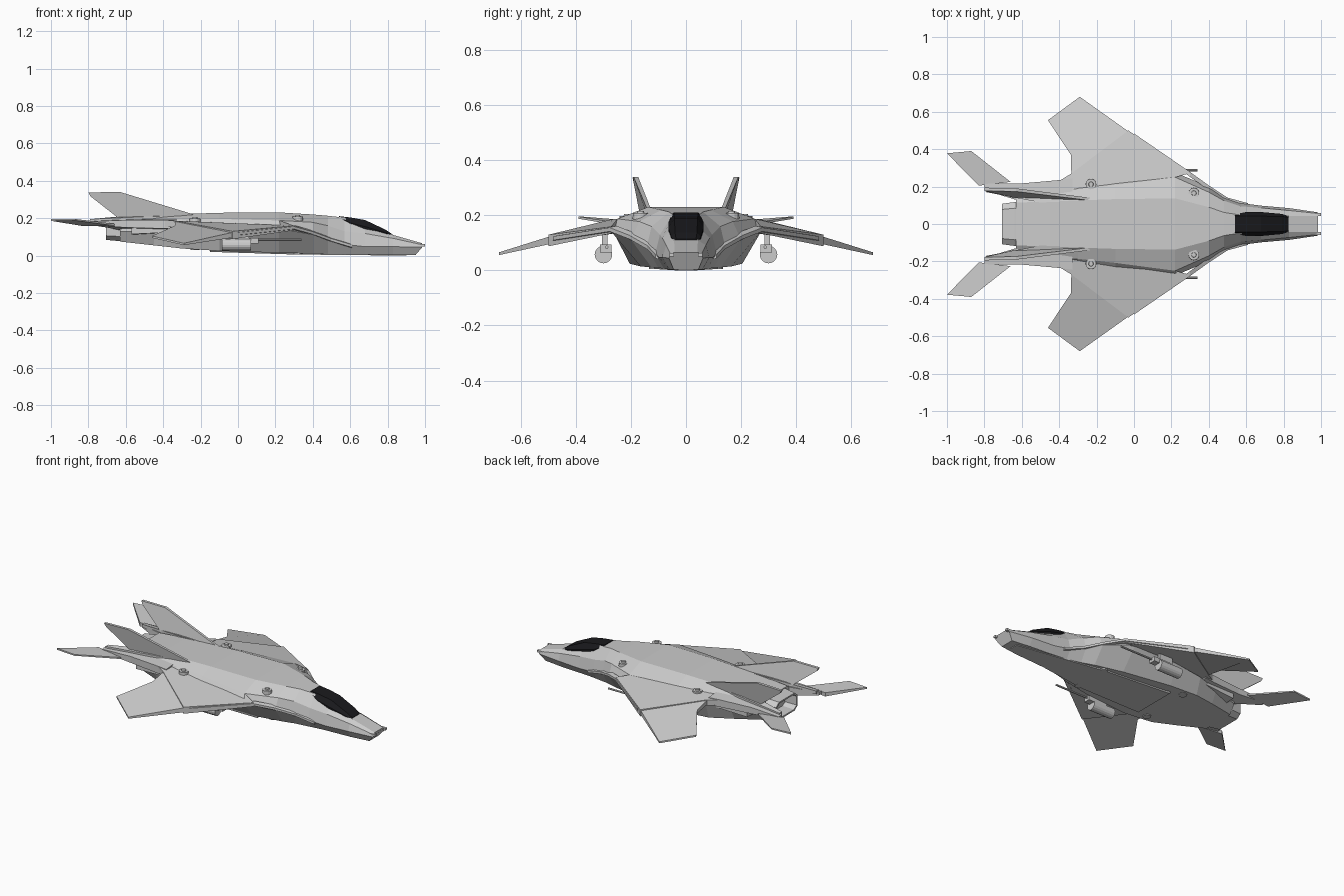
import bpy, bmesh
from mathutils import Vector


def finish(name, bm, mirror=False, mat=None):
    bmesh.ops.remove_doubles(bm, verts=bm.verts, dist=1e-5)
    bmesh.ops.recalc_face_normals(bm, faces=bm.faces)
    me = bpy.data.meshes.new(name)
    bm.to_mesh(me)
    bm.free()
    ob = bpy.data.objects.new(name, me)
    bpy.context.collection.objects.link(ob)
    if mirror:
        m = ob.modifiers.new("mirror", 'MIRROR')
        m.use_axis = (False, True, False)
    if mat:
        me.materials.append(mat)
    return ob


def loft(name, rings, mirror=False, mat=None, caps=True):
    """Skin closed rings of points, with flat end caps."""
    bm = bmesh.new()
    vs = [[bm.verts.new(p) for p in r] for r in rings]
    n = len(vs[0])
    for a, b in zip(vs, vs[1:]):
        for i in range(n):
            j = (i + 1) % n
            bm.faces.new((a[i], a[j], b[j], b[i]))
    if caps:
        bm.faces.new(vs[0])
        bm.faces.new(vs[-1])
    return finish(name, bm, mirror, mat)


def slab(name, pts):
    """Mirrored plate; each corner is (x, y, top z, bottom z)."""
    return loft(name, [[(x, y, t) for x, y, t, b in pts],
                       [(x, y, b) for x, y, t, b in pts]], True)


def box(name, x0, x1, y0, y1, z0, z1):
    return slab(name, [(x0, y0, z1, z0), (x1, y0, z1, z0),
                       (x1, y1, z1, z0), (x0, y1, z1, z0)])


def rod(name, p, q, r1, r2=None, sides=16):
    p, q = Vector(p), Vector(q)
    bm = bmesh.new()
    bmesh.ops.create_cone(bm, cap_ends=True, segments=sides, radius1=r1,
                          radius2=r1 if r2 is None else r2, depth=(q - p).length)
    rot = Vector((0, 0, 1)).rotation_difference(q - p).to_matrix()
    bmesh.ops.transform(bm, verts=bm.verts, matrix=rot.to_4x4())
    bmesh.ops.translate(bm, verts=bm.verts, vec=(p + q) / 2)
    return finish(name, bm, True)


def both(half):
    """Complete a half section of (x, y, z) points with its mirror."""
    return half + [(x, -y, z) for x, y, z in reversed(half)]


glass = bpy.data.materials.new("dark_glass")
glass.diffuse_color = (0.01, 0.01, 0.012, 1)

# Fuselage: x, then top edge, shoulder, chine, lower edge as (y, z)
stations = [
    (.985, (.042, .066), (.056, .058), (.062, .045), (.045, .004)),
    (.83, (.043, .110), (.072, .092), (.085, .048), (.060, .004)),
    (.68, (.046, .160), (.086, .118), (.098, .048), (.070, .005)),
    (.57, (.048, .203), (.095, .130), (.112, .060), (.080, .007)),
    (.48, (.062, .213), (.125, .160), (.143, .085), (.100, .009)),
    (.40, (.090, .220), (.170, .178), (.200, .112), (.125, .011)),
    (.22, (.137, .231), (.250, .188), (.275, .145), (.165, .015)),
    (-.10, (.133, .229), (.208, .196), (.265, .142), (.205, .025)),
    (-.30, (.126, .222), (.186, .194), (.235, .142), (.200, .038)),
    (-.45, (.121, .217), (.172, .190), (.195, .130), (.160, .055)),
    (-.63, (.114, .206), (.145, .185), (.142, .130), (.105, .075))]
rings = []
for i, (x, *sec) in enumerate(stations):
    half = [(x, y, z) for y, z in sec]
    if i == 0:
        half[3] = (.95, *sec[3])
    rings.append(both(half))
loft("fuselage", rings)

# Belly plate and nose prongs
loft("belly_plate", [both([(.9, .03, .006), (.9, .028, 0)]),
                     both([(.3, .125, .016), (.3, .12, .006)]),
                     both([(-.15, .15, .03), (-.15, .14, .02)])])
box("nose_prong", .93, 1.0, .044, .06, .05, .063)

# Canopy
loft("canopy", [both([(x, yt, zt), (x, yb, zm), (x, yb * .95, zb)])
                for x, yt, zt, yb, zm, zb in [
                    (.825, .036, .114, .044, .108, .09),
                    (.79, .040, .138, .054, .122, .10),
                    (.68, .042, .190, .064, .155, .11),
                    (.60, .044, .204, .064, .175, .13),
                    (.54, .044, .211, .052, .204, .17)]], mat=glass)

# Wings
slab("inner_wing", [(.22, .25, .188, .145), (.30, .272, .160, .135),
                    (-.03, .50, .130, .088), (-.335, .27, .186, .150),
                    (-.40, .23, .188, .155), (-.42, .16, .19, .155), (.1, .16, .19, .12)])
slab("outer_wing", [(-.03, .495, .124, .096), (-.29, .68, .066, .056),
                    (-.46, .555, .105, .095), (-.338, .37, .160, .140),
                    (-.335, .27, .182, .155)])

# Leading edge strip running down along the forebody
edge = [(.61, .105, .052), (.50, .135, .085), (.40, .200, .122),
        (.30, .272, .150), (.0, .478, .118)]
loft("leading_edge", [[(x, y - .02, z + .012), (x, y + .006, z + .006),
                       (x, y + .006, z - .008), (x, y - .02, z - .014)]
                      for x, y, z in edge], True)

# Tail booms, actuator housings and hinge plates
slab("tail_boom", [(-.33, .245, .190, .145), (-.40, .235, .190, .145),
                   (-.60, .217, .190, .150), (-.80, .215, .182, .165),
                   (-.80, .185, .186, .165), (-.70, .150, .190, .150),
                   (-.60, .120, .195, .130), (-.33, .15, .20, .13)])
slab("tail_housing", [(-.35, .215, .16, .125), (-.57, .205, .16, .115),
                      (-.57, .12, .16, .11), (-.35, .12, .16, .10)])

# Horizontal tails
slab("tailplane", [(-.66, .225, .170, .160), (-.87, .39, .196, .188),
                   (-1.0, .378, .196, .186), (-.83, .205, .182, .158)])

# Canted fins
def fin_side(dy):
    return [(-.21, .13 + dy * .5, .212), (-.63, .182 + dy * .6, .34),
            (-.80, .186 + dy * .6, .338), (-.79, .182 + dy * .6, .318),
            (-.62, .150 + dy, .185), (-.25, .128 + dy * .6, .185)]
loft("tail_fin", [fin_side(-.014), fin_side(.014)], True)
slab("fin_fairing", [(-.24, .125, .216, .18), (-.5, .165, .208, .18),
                     (-.79, .195, .195, .175), (-.79, .17, .195, .175),
                     (-.5, .115, .222, .18)])

# Hollow octagonal nozzle
def nozzle_ring(x, w, h):
    return both([(x, w * .72, .14 + h), (x, w, .14 + h * .6),
                 (x, w, .14 - h * .6), (x, w * .72, .14 - h)])
loft("nozzle", [nozzle_ring(-.55, .115, .062), nozzle_ring(-.64, .117, .062),
                nozzle_ring(-.705, .108, .056), nozzle_ring(-.705, .098, .047),
                nozzle_ring(-.60, .085, .038), nozzle_ring(-.60, .01, .01)])

# Round thruster ports, above and below
for x, y, z in [(.32, .165, .197), (-.23, .213, .186)]:
    rod("port_rim", (x, y, z - .03), (x, y, z + .012), .03, .028)
    rod("port_core", (x, y, z), (x, y, z + .02), .016, .012)
for x, y, z in [(.32, .11, .012), (-.23, .16, .036)]:
    rod("lower_port", (x, y, z + .02), (x, y, z - .007), .028, .024)

# Underwing guns
rod("gun_pod", (-.085, .30, .058), (.07, .30, .058), .032)
box("gun_pylon", -.03, .06, .285, .305, .06, .15)
box("gun_body", -.02, .11, .27, .312, .066, .095)
rod("gun_barrel", (.08, .288, .085), (.34, .288, .085), .006, sides=8)
